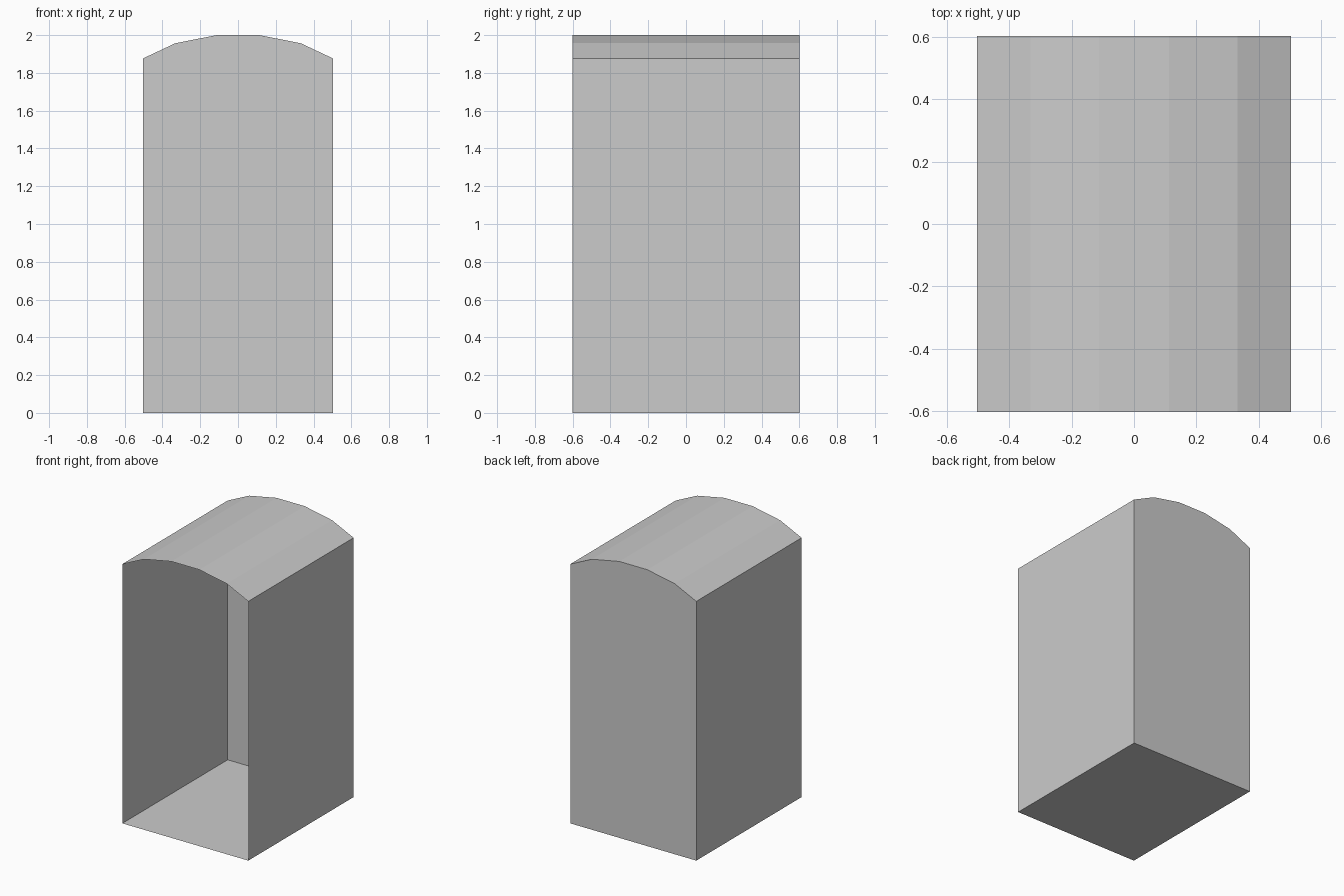
import bpy, bmesh

if "Cube" in bpy.data.objects:
    bpy.data.objects.remove(bpy.data.objects["Cube"])

HALF_DEPTH = 0.602

# Right half of the arched cross-section (x, z), mirrored for the left half
right = [(0.504, 0.0), (0.504, 1.876), (0.332, 1.957), (0.112, 2.0)]
profile = right + [(-x, z) for x, z in reversed(right)]

# Back wall with the arched outline
bm = bmesh.new()
back = bm.faces.new([bm.verts.new((x, HALF_DEPTH, z)) for x, z in profile])

# Floor, side walls and vaulted roof: outline swept forward, front left open
swept = bmesh.ops.extrude_edge_only(bm, edges=back.edges[:])
front = [v for v in swept["geom"] if isinstance(v, bmesh.types.BMVert)]
bmesh.ops.translate(bm, verts=front, vec=(0, -2 * HALF_DEPTH, 0))
bmesh.ops.recalc_face_normals(bm, faces=bm.faces[:])

mesh = bpy.data.meshes.new("vaulted_shell")
bm.to_mesh(mesh)
bm.free()
shell = bpy.data.objects.new("vaulted_shell", mesh)
bpy.context.collection.objects.link(shell)
